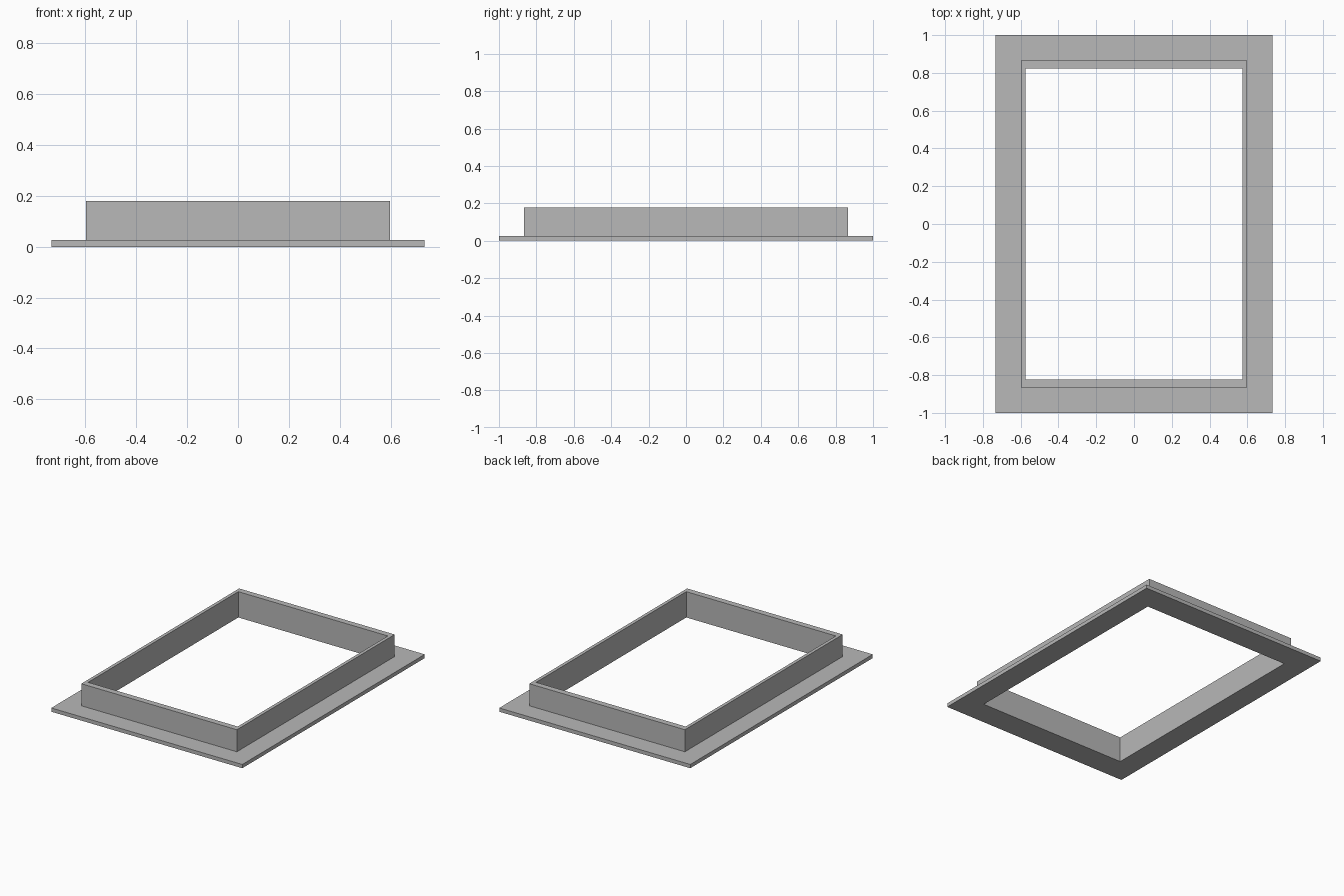
import bpy
import bmesh

cube = bpy.data.objects.get("Cube")
if cube:
    bpy.data.objects.remove(cube, do_unlink=True)

# Plain grey material
grey = bpy.data.materials.new("plain_grey")
grey.use_nodes = True
colour = (0.48, 0.48, 0.48, 1)
grey.diffuse_color = colour
grey.node_tree.nodes["Principled BSDF"].inputs["Base Color"].default_value = colour

# Half width and half depth of each outline, and the heights
FLANGE, COLLAR, OPENING = (0.733, 1.0), (0.597, 0.865), (0.574, 0.823)
FLANGE_TOP, COLLAR_TOP = 0.026, 0.179

# Cross-section, going round from the outer bottom edge to the inner one
section = [(FLANGE, 0), (FLANGE, FLANGE_TOP), (COLLAR, FLANGE_TOP),
           (COLLAR, COLLAR_TOP), (OPENING, COLLAR_TOP), (OPENING, 0)]


def rectangle(bm, half, z):
    """Four corners, anticlockwise from above."""
    hx, hy = half
    return [bm.verts.new((sx * hx, sy * hy, z))
            for sx, sy in ((-1, -1), (1, -1), (1, 1), (-1, 1))]


# Flanged frame: bridge each rectangle to the next, closing underneath
bm = bmesh.new()
rings = [rectangle(bm, half, z) for half, z in section]
for i, low in enumerate(rings):
    high = rings[(i + 1) % len(rings)]
    for a in range(4):
        b = (a + 1) % 4
        bm.faces.new((low[a], low[b], high[b], high[a]))
bmesh.ops.recalc_face_normals(bm, faces=bm.faces)

mesh = bpy.data.meshes.new("flanged_frame")
bm.to_mesh(mesh)
bm.free()
mesh.materials.append(grey)
frame = bpy.data.objects.new("flanged_frame", mesh)
bpy.context.collection.objects.link(frame)
